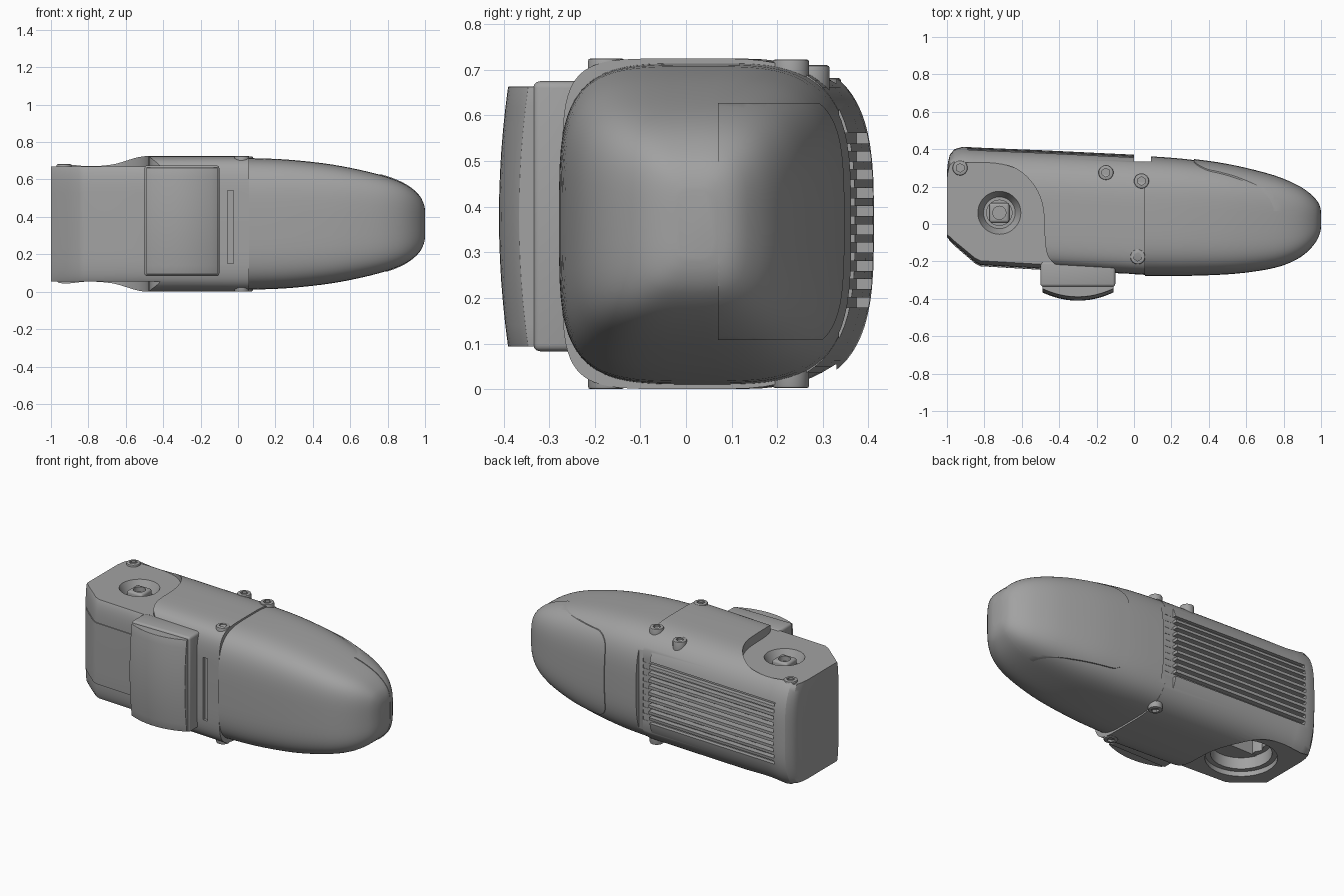
import bpy, bmesh, math
from mathutils import Matrix, Vector

old = bpy.data.objects.get("Cube")
if old:
    bpy.data.objects.remove(old, do_unlink=True)

MID = 0.3625
grey = bpy.data.materials.new("housing_grey")
grey.use_nodes = True
grey.diffuse_color = (0.36, 0.36, 0.36, 1)
grey.node_tree.nodes["Principled BSDF"].inputs["Base Color"].default_value = (0.36, 0.36, 0.36, 1)


def finish(name, bm):
    bmesh.ops.recalc_face_normals(bm, faces=bm.faces)
    me = bpy.data.meshes.new(name)
    bm.to_mesh(me)
    bm.free()
    me.materials.append(grey)
    ob = bpy.data.objects.new(name, me)
    bpy.context.collection.objects.link(ob)
    return ob


def select(ob):
    bpy.ops.object.select_all(action='DESELECT')
    ob.select_set(True)
    bpy.context.view_layer.objects.active = ob


def apply(ob, mod):
    select(ob)
    bpy.ops.object.modifier_apply(modifier=mod.name)


def smooth(ob, angle=30):
    select(ob)
    bpy.ops.object.shade_smooth_by_angle(angle=math.radians(angle))


def boolean(ob, cutter, op='DIFFERENCE', keep=False):
    mod = ob.modifiers.new("cut", 'BOOLEAN')
    mod.operation, mod.solver, mod.object = op, 'EXACT', cutter
    apply(ob, mod)
    if not keep:
        bpy.data.objects.remove(cutter, do_unlink=True)


def bevel(ob, width, segments=3):
    mod = ob.modifiers.new("bevel", 'BEVEL')
    mod.width, mod.segments, mod.limit_method = width, segments, 'ANGLE'
    mod.angle_limit = math.radians(40)
    apply(ob, mod)


def box(name, xs, ys, zs):
    bm = bmesh.new()
    size = [b - a for a, b in (xs, ys, zs)]
    mid = Vector([(a + b) / 2 for a, b in (xs, ys, zs)])
    bmesh.ops.create_cube(bm, size=1, matrix=Matrix.Translation(mid) @ Matrix.Diagonal((*size, 1)))
    return finish(name, bm)


def cylinder(name, x, y, z0, z1, r0, r1=None, sides=48, turn=0):
    bm = bmesh.new()
    place = Matrix.Translation((x, y, (z0 + z1) / 2)) @ Matrix.Rotation(math.radians(turn), 4, 'Z')
    bmesh.ops.create_cone(bm, cap_ends=True, segments=sides, radius1=r0,
                          radius2=r0 if r1 is None else r1, depth=z1 - z0, matrix=place)
    return finish(name, bm)


def prism(name, outline, z0, z1):
    bm = bmesh.new()
    face = bm.faces.new([bm.verts.new((x, y, z0)) for x, y in outline])
    new = bmesh.ops.extrude_face_region(bm, geom=[face])["geom"]
    bmesh.ops.translate(bm, vec=(0, 0, z1 - z0), verts=[v for v in new if isinstance(v, bmesh.types.BMVert)])
    return finish(name, bm)


def refine(rows, steps):
    # Catmull-Rom through the stations
    out = []
    for i in range(len(rows) - 1):
        a, b, c, d = (rows[min(max(k, 0), len(rows) - 1)] for k in range(i - 1, i + 3))
        for s in range(steps):
            t = s / steps
            out.append([q + t * (r - p) / 2 + t * t * (p - 2.5 * q + 2 * r - d_ / 2)
                        + t ** 3 * (1.5 * (q - r) + (d_ - p) / 2)
                        for p, q, r, d_ in zip(a, b, c, d)])
    return out + [list(rows[-1])]


def loft(name, rows, front_power, back_power, grow=0.0, count=72):
    # Rounded-square sections along x; each row is x, front y, back y, half height
    bm = bmesh.new()
    rings = []
    for x, y0, y1, h in rows:
        ring = []
        for k in range(count):
            a = 2 * math.pi * (k + 0.5) / count
            c, s = math.cos(a), math.sin(a)
            e = 2 / (back_power if c > 0 else front_power)
            u = math.copysign(abs(c) ** e, c)
            v = math.copysign(abs(s) ** e, s)
            ring.append(bm.verts.new((x, (y0 + y1) / 2 + u * ((y1 - y0) / 2 + grow), MID + v * (h + grow))))
        rings.append(ring)
    for a, b in zip(rings, rings[1:]):
        for k in range(count):
            n = (k + 1) % count
            bm.faces.new((a[k], a[n], b[n], b[k]))
    bm.faces.new(rings[0])
    bm.faces.new(rings[-1])
    return finish(name, bm)


# Main housing with a rounded rear corner and chamfered front corner
H = 0.3625
body_rows = [(-1, -.07, .28, H), (-.995, -.075, .33, H), (-.985, -.085, .37, H), (-.96, -.11, .4, H),
             (-.92, -.145, .412, H), (-.85, -.205, .41, H), (-.82, -.22, .408, H),
             (-.48, -.24, .394, H), (.06, -.272, .368, H)]
body = loft("main_housing", body_rows, 6, 3.2)

# Lowered head faces with an S-shaped step, above and below
step = refine([(-1.1, .33), (-.92, .33), (-.74, .325), (-.62, .29), (-.53, .2), (-.485, .08),
               (-.475, -.1), (-.455, -.18), (-.4, -.235), (-.36, -.3)], 4) + [[-1.1, -.3]]
for z0, z1 in ((.67, .8), (-.1, .055)):
    boolean(body, prism("step_cutter", step, z0, z1))

# Cooling slots along the back
for i in range(10):
    z = .19 + .04 * i
    slot = box("slot_cutter", (-.47, .5), (-.035, .1), (z - .011, z + .011))
    slot.rotation_euler.z = -.043
    slot.location = (-.42, .388, 0)
    bpy.context.view_layer.update()
    boolean(body, slot)

# Slot beside the front pad
boolean(body, box("slit_cutter", (-.055, -.025), (-.4, -.245), (.15, .54)))

# Drive recess above, stepped socket below
HX, HY = -.72, .06
boolean(body, cylinder("recess_cutter", HX, HY, .61, .68, .085, .12))
for z, r in ((.085, .2), (.16, .17)):
    boolean(body, cylinder("socket_cutter", HX, HY, -.05, z, r))
for turn in (0, 30):
    boolean(body, cylinder("spline_cutter", HX, HY, -.05, .35, .15, sides=6, turn=turn))

# Nose cover
nose_rows = refine([(.06, -.278, .364, .352), (.25, -.278, .35, .345), (.45, -.272, .325, .325),
                    (.6, -.26, .295, .3), (.75, -.235, .255, .265), (.85, -.2, .215, .232),
                    (.92, -.155, .175, .195), (.97, -.1, .13, .15), (.992, -.055, .095, .11),
                    (1, -.02, .06, .075)], 3)
nose = loft("nose_cover", nose_rows, 4, 3.5)

# Gap between housing and nose at the back
gap = box("gap_cutter", (0, .09), (.335, .5), (.04, .69))
boolean(body, gap, keep=True)
boolean(nose, gap)

# Raised panel on the back of the nose
panel = loft("nose_panel", nose_rows, 4, 3.5, grow=.005)
outline = [(.32 + .09 * (1 - math.cos(a)), s * (.17 + .09 * math.sin(a)))
           for s, order in ((1, 1), (-1, -1))
           for a in [math.pi / 2 * k / 8 for k in range(9)][::order]]
outline = [(1.1, -.26)] + outline[9:] + outline[:9] + [(1.1, .26)]
window = prism("panel_cutter", outline, -.5, -.07)
window.rotation_euler.x = math.pi / 2
window.location.z = MID + .005
bpy.context.view_layer.update()
boolean(panel, window, 'INTERSECT')

# Thin cover plate on the front of the head
plate = loft("head_plate", body_rows, 6, 3.2, grow=.006)
boolean(plate, box("plate_cutter", (-.99, -.5), (-.5, 0), (.155, .535)), 'INTERSECT')

for part in (body, nose, panel, plate):
    smooth(part)

# Front pad: block and pillow-shaped cap
base = box("pad_base", (-.5, -.1), (-.335, -.2), (.083, .675))
bevel(base, .015)
smooth(base)
bm = bmesh.new()
bmesh.ops.create_cube(bm, size=2)
bmesh.ops.subdivide_edges(bm, edges=bm.edges, cuts=11, use_grid_fill=True)
for v in bm.verts:
    u, w = v.co.x, v.co.z
    front = -.346 - .044 * (1 - u ** 2) - .02 * (1 - w ** 2)
    t = (1 - v.co.y) / 2
    v.co = (-.3 + .19 * u, -.33 + t * (front + .33), .378 + .285 * w)
cap = finish("pad_cap", bm)
bevel(cap, .007)
smooth(cap, 35)

# Square drive in the top recess
drive = cylinder("square_drive", HX, HY, .55, .66, .075, sides=4, turn=45)
bevel(drive, .014)
boolean(drive, cylinder("bore_cutter", HX, HY, .63, .7, .035))
smooth(drive)
collar = cylinder("drive_collar", HX, HY, .55, .625, .07)
smooth(collar)


# Socket-head screws
def screw(name, x, y, z0, z1, socket):
    head = cylinder(name, x, y, z0, z1, .04, sides=32)
    bevel(head, .006, 2)
    boolean(head, cylinder("hex_cutter", x, y, socket - .015, socket + .015, .023, sides=6))
    smooth(head)


for name, x, y, top in (("head_screw", -.93, .3, .682), ("housing_screw", -.15, .275, .71),
                        ("seam_screw_back", .04, .23, .723), ("seam_screw_front", .02, -.175, .725)):
    screw(name, x, y, top - .09, top, top)
    if name.startswith("seam"):
        screw(name + "_lower", x, y, 2 * MID - top, 2 * MID - top + .09, 2 * MID - top)
